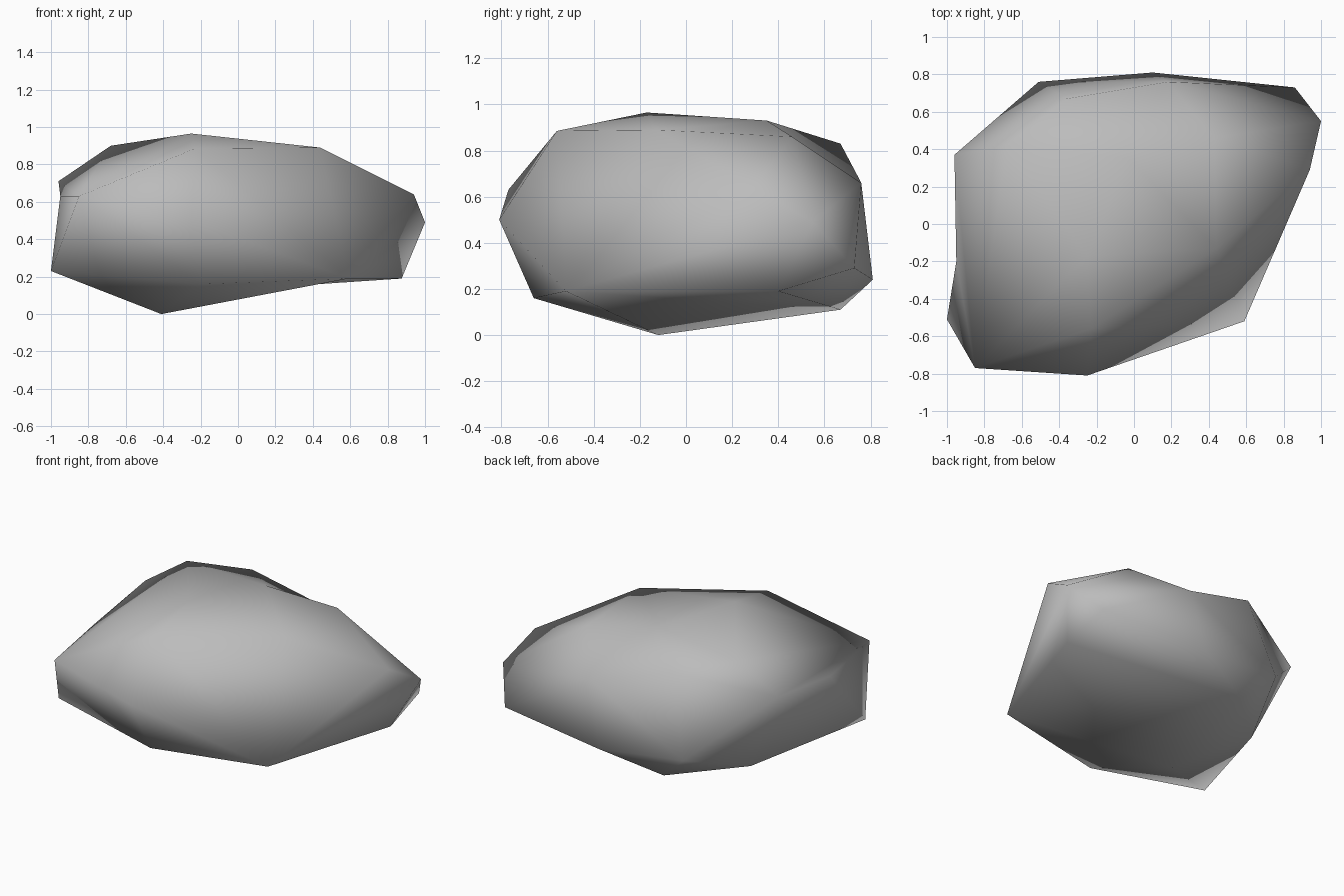
import bpy
import bmesh

# Remove the default cube only
default_cube = bpy.data.objects.get("Cube")
if default_cube:
    bpy.data.objects.remove(default_cube, do_unlink=True)


def make_material(name, colour):
    """Plain single-colour material for viewport and render."""
    material = bpy.data.materials.new(name)
    material.use_nodes = True
    material.diffuse_color = colour
    shader = material.node_tree.nodes["Principled BSDF"]
    shader.inputs["Base Color"].default_value = colour
    shader.inputs["Roughness"].default_value = 0.9
    return material


def rock_object(name, corners, hollows, material):
    """Wrap a skin around the corners, then turn ridges into hollows."""
    mesh = bpy.data.meshes.new(name)
    bm = bmesh.new()
    verts = {key: bm.verts.new(point) for key, point in corners.items()}
    bmesh.ops.convex_hull(bm, input=bm.verts[:])
    bmesh.ops.triangulate(bm, faces=bm.faces[:])
    # Each named ridge is turned to join the two corners beside it
    for start, end in hollows:
        ridge = bm.edges.get((verts[start], verts[end]))
        if ridge:
            bmesh.utils.edge_rotate(ridge, False)
    bmesh.ops.recalc_face_normals(bm, faces=bm.faces[:])
    for face in bm.faces:
        face.smooth = True
    bm.to_mesh(mesh)
    bm.free()
    mesh.materials.append(material)
    rock = bpy.data.objects.new(name, mesh)
    bpy.context.scene.collection.objects.link(rock)
    return rock


corners = {
    # Flattened top of the boulder
    "peak": (-.25, -.17, .965),
    "crown_back": (-.03, .35, .93),
    "crown_back_right": (-.68, .42, .9),
    "crown_front": (-.23, -.56, .885),
    "crown_left": (.44, -.13, .89),
    "crown_back_left": (.43, .46, .86),
    "crown_rear_edge": (-.36, .67, .83),
    # Broad upper shoulder, running round the sides
    "shoulder_back_right": (-.96, .37, .71),
    "shoulder_right": (-.95, -.2, .63),
    "shoulder_front_right": (-.85, -.77, .63),
    "shoulder_front": (-.25, -.81, .5),
    "shoulder_left": (.94, .29, .64),
    "shoulder_left_tip": (1, .55, .49),
    "shoulder_back": (.18, .76, .66),
    # Lower flank where the sides turn under
    "flank_right": (-1, -.51, .23),
    "flank_back_right": (-.51, .76, .3),
    "flank_back": (.1, .81, .24),
    "flank_back_left": (.86, .73, .29),
    "flank_left": (.875, .4, .19),
    "flank_front_left": (.59, -.52, .19),
    # Sloping underside, resting on one low point
    "under_front": (-.2, -.66, .16),
    "under_right": (-.7, .3, .14),
    "under_back": (-.3, .67, .11),
    "foot": (-.41, -.12, 0),
}

# Ridges replaced by shallow hollows
hollows = [
    ("foot", "flank_left"),
    ("shoulder_right", "crown_back_right"),
    ("flank_right", "shoulder_back_right"),
    ("crown_rear_edge", "crown_back_left"),
]

stone_grey = make_material("stone grey", (.5, .5, .5, 1))
rock_object("boulder", corners, hollows, stone_grey)
